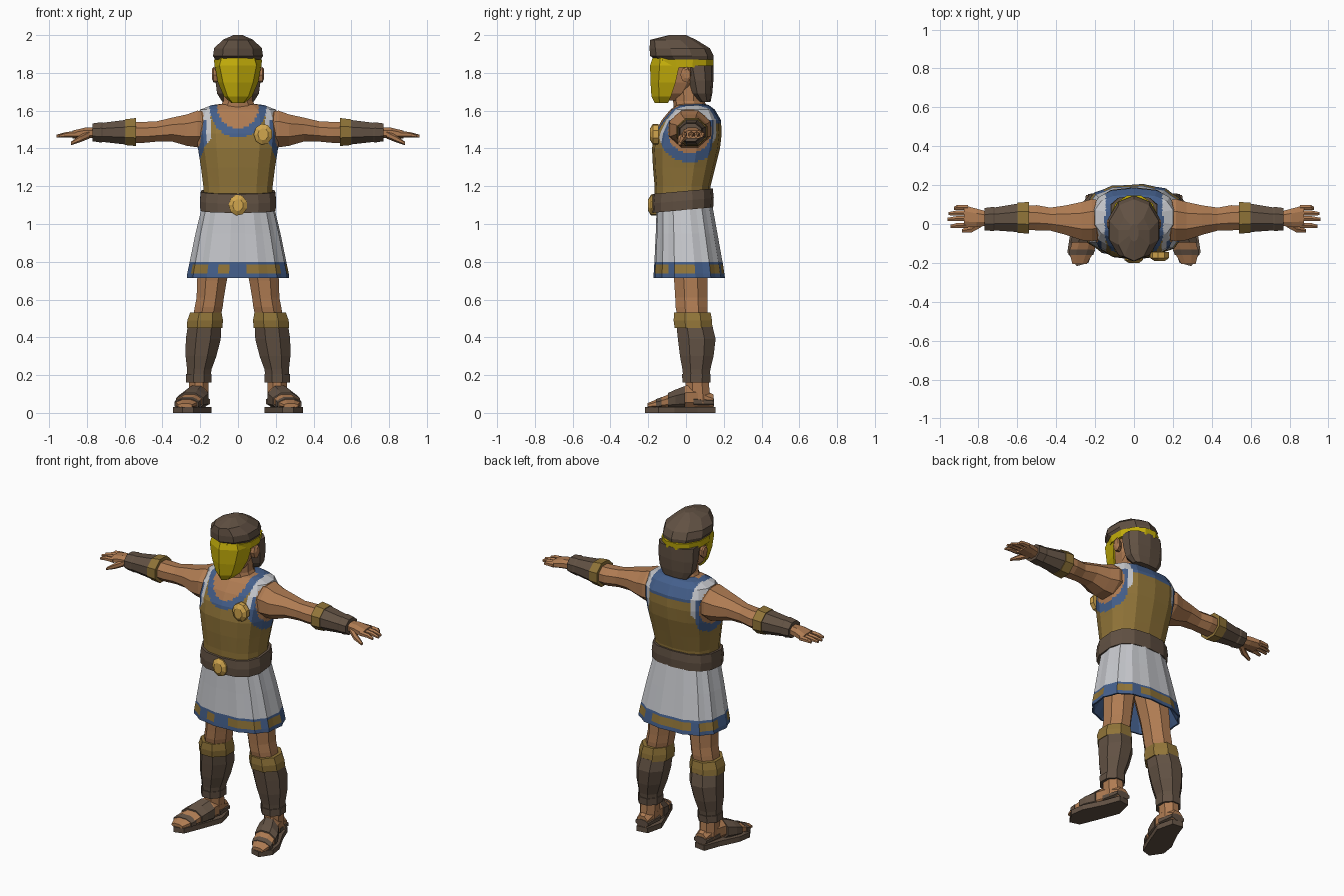
import bpy, bmesh, math

COLOURS = {
    "skin": (0.43, 0.20, 0.085), "brown_leather": (0.12, 0.082, 0.056),
    "dull_gold": (0.28, 0.175, 0.04), "bright_yellow": (0.56, 0.43, 0.003),
    "polished_gold": (0.64, 0.38, 0.075), "white_cloth": (0.56, 0.57, 0.60),
    "blue_trim": (0.058, 0.115, 0.26),
}
MATS = {}
for key, c in COLOURS.items():
    MATS[key] = bpy.data.materials.new(key)
    MATS[key].diffuse_color = (*c, 1)


def finish(name, bm, mats, rule=None, mirror=False):
    bmesh.ops.recalc_face_normals(bm, faces=bm.faces[:])
    bm.normal_update()
    if rule:
        for f in bm.faces:
            f.material_index = mats.index(rule(f.calc_center_median(), f.normal))
    me = bpy.data.meshes.new(name)
    bm.to_mesh(me)
    bm.free()
    for m in mats:
        me.materials.append(MATS[m])
    ob = bpy.data.objects.new(name, me)
    bpy.context.collection.objects.link(ob)
    if mirror:
        mod = ob.modifiers.new("mirror", "MIRROR")
        mod.use_mirror_merge = False
    return ob


def skin_rings(bm, rings, caps=True):
    """Bridge a list of equal point rings."""
    vs = [[bm.verts.new(p) for p in r] for r in rings]
    n = len(vs[0])
    for a, b in zip(vs, vs[1:]):
        for i in range(n):
            bm.faces.new((a[i], a[(i + 1) % n], b[(i + 1) % n], b[i]))
    if caps:
        bm.faces.new(vs[0])
        bm.faces.new(vs[-1])


def loft(name, rings, mats, n=8, axis="z", power=2.0, cuts=0, caps=True,
         rule=None, mirror=False, tilt=0.0, pleat=0.0):
    """Rings are (position, centre a, centre b, radius a, radius b)."""
    mats = [mats] if isinstance(mats, str) else mats
    pts = []
    for t, ca, cb, ra, rb in rings:
        ring = []
        for i in range(n):
            ang = 2 * math.pi * (i + 0.5) / n
            c, s = math.cos(ang), math.sin(ang)
            k = 1 - pleat * (i % 2)
            a = ca + k * ra * math.copysign(abs(c) ** (2 / power), c)
            b = cb + k * rb * math.copysign(abs(s) ** (2 / power), s)
            ring.append({"z": (a, b, t + tilt * b), "x": (t, a, b), "y": (a, t, b)}[axis])
        pts.append(ring)
    bm = bmesh.new()
    skin_rings(bm, pts, caps)
    if cuts:
        bmesh.ops.subdivide_edges(bm, edges=bm.edges[:], cuts=cuts, use_grid_fill=True)
    return finish(name, bm, mats, rule, mirror)


# Tunic top with painted neckline, shoulder straps and armholes
def tunic_rule(p, nrm):
    x = abs(p.x)
    d = math.hypot(p.y - 0.02, p.z - 1.49)
    if x > 0.165 and d < 0.115:
        return "skin"
    if x > 0.165 and d < 0.165 and (x > 0.205 or p.z < 1.55):
        return "blue_trim"
    if p.y < 0.04:
        if (x / 0.11) ** 2 + ((p.z - 1.625) / 0.12) ** 2 < 1:
            return "skin"
        if (x / 0.15) ** 2 + ((p.z - 1.625) / 0.17) ** 2 < 1:
            return "blue_trim"
    elif x < 0.145 and p.z > 1.535:
        return "blue_trim"
    if 0.145 < x and p.z > 1.40 + 1.2 * max(0, 0.19 - x):
        return "white_cloth"
    return "dull_gold"


loft("tunic_top", [
    (1.10, 0, -.02, .185, .145), (1.20, 0, -.018, .187, .148), (1.30, 0, -.01, .20, .165),
    (1.40, 0, 0, .216, .18), (1.48, 0, .012, .224, .177), (1.55, 0, .028, .222, .157),
    (1.605, 0, .035, .205, .118), (1.63, 0, .035, .14, .085), (1.64, 0, .03, .05, .04)],
    ["dull_gold", "skin", "blue_trim", "white_cloth"], n=14, power=2.6, cuts=7,
    caps=False, rule=tunic_rule)


# Pleated skirt with patterned hem and blue lining
def skirt_rule(p, nrm):
    if nrm.z < -0.15 or p.z < 0.738:
        return "blue_trim"
    if p.z > 0.80:
        return "white_cloth"
    block = int((math.atan2(p.y, p.x) / (2 * math.pi) + 0.5) * 28)
    return "dull_gold" if p.z < 0.786 and block % 3 else "blue_trim"


loft("skirt", [
    (.88, 0, .01, .17, .12), (.715, 0, .017, .262, .18), (.715, 0, .017, .272, .19),
    (.738, 0, .016, .27, .188), (.786, 0, .014, .26, .183), (.80, 0, .013, .257, .181),
    (.95, 0, .003, .226, .164), (1.10, 0, -.008, .19, .148)],
    ["white_cloth", "blue_trim", "dull_gold"], n=28, power=2.5, rule=skirt_rule, pleat=0.035)

# Belt, buckle and brooch
loft("belt", [(1.075, 0, -.018, .203, .162), (1.125, 0, -.018, .206, .165),
              (1.175, 0, -.018, .20, .16)], "brown_leather", n=14, power=2.6, tilt=0.09)
for name, x, y, z in (("belt_buckle", 0, -.155, 1.10), ("shoulder_brooch", .133, -.145, 1.475)):
    loft(name, [(y, x, z, .05, .056), (y - .03, x, z, .05, .056),
                (y - .045, x, z, .028, .032)], "polished_gold", n=9, axis="y")

# Neck, head and ears
loft("neck", [(1.56, 0, .03, .13, .10), (1.61, 0, .025, .105, .09),
              (1.65, 0, .015, .082, .083), (1.76, 0, .01, .08, .08)], "skin", n=10)
loft("head", [(1.655, 0, -.075, .04, .05), (1.69, 0, -.05, .075, .085),
              (1.75, 0, -.03, .10, .12), (1.83, 0, -.02, .115, .14),
              (1.90, 0, -.02, .115, .13)], "skin", n=10)
loft("ear", [(.105, -.005, 1.785, .022, .035), (.13, .0, 1.79, .03, .042),
             (.138, .005, 1.795, .018, .026)], "skin", n=7, axis="x", mirror=True)

# Pointed face mask
bm = bmesh.new()
skin_rings(bm, [[(rx, ry, z), (mx, my, z), (0, fy, z), (-mx, my, z), (-rx, ry, z)]
                for z, rx, ry, mx, my, fy in (
    (1.64, .035, -.095, .028, -.14, -.165), (1.675, .074, -.08, .055, -.143, -.183),
    (1.75, .107, -.055, .08, -.145, -.188), (1.84, .123, -.035, .098, -.14, -.19),
    (1.885, .118, -.03, .085, -.135, -.175))])
finish("face_mask", bm, ["bright_yellow"])

# Head band and hair
loft("head_band", [(1.828, 0, -.008, .128, .156), (1.87, 0, -.008, .131, .16)],
     "bright_yellow", n=12, power=2.1)
loft("hair_top", [(1.868, 0, -.008, .126, .152), (1.89, 0, -.022, .139, .168),
                  (1.93, 0, -.033, .133, .16), (1.975, 0, -.068, .085, .122),
                  (2.0, 0, -.045, .025, .045)], "brown_leather", n=10)
loft("hair_back", [(1.645, 0, .10, .085, .03), (1.69, 0, .082, .115, .057),
                   (1.76, 0, .075, .125, .07), (1.84, 0, .065, .124, .082)],
     "brown_leather", n=10, power=2.5)

# Arms
loft("arm", [(.14, .02, 1.50, .10, .095), (.215, .02, 1.503, .118, .105),
             (.27, .015, 1.497, .106, .09), (.35, .02, 1.50, .082, .068),
             (.43, .025, 1.49, .064, .058), (.50, .032, 1.485, .07, .06),
             (.57, .032, 1.485, .066, .06)], "skin", n=8, axis="x", mirror=True)
loft("bracer_cuff", [(.54, .032, 1.487, .088, .08), (.598, .032, 1.486, .084, .074)],
     "dull_gold", n=8, axis="x", mirror=True)
loft("bracer", [(.59, .032, 1.486, .08, .071), (.715, .026, 1.485, .064, .055),
                (.725, .026, 1.485, .067, .058), (.77, .025, 1.485, .062, .051)],
     "brown_leather", n=8, axis="x", mirror=True)

# Hands
loft("palm", [(.75, .027, 1.483, .038, .03), (.81, .032, 1.482, .05, .03),
              (.875, .04, 1.474, .06, .022)], "skin", n=8, axis="x", power=2.4, mirror=True)
for i, (y, end) in enumerate(((.085, .925), (.057, .955), (.028, .96), (-.008, .945))):
    loft("finger_%d" % i, [(.855, y, 1.475, .016, .017), (.91, y, 1.473, .015, .014),
                           (end, y - .004, 1.465, .009, .008)],
         "skin", n=6, axis="x", mirror=True)
loft("thumb", [(.785, .005, 1.475, .024, .022), (.835, -.025, 1.452, .021, .019),
               (.885, -.035, 1.426, .01, .009)], "skin", n=6, axis="x", mirror=True)

# Legs and greaves
loft("thigh", [(.90, .11, .01, .10, .11), (.70, .138, .025, .085, .095),
               (.61, .147, .028, .078, .092), (.56, .155, .03, .08, .092),
               (.48, .17, .035, .078, .08)], "skin", n=8, mirror=True)
loft("greave_cuff", [(.45, .177, .04, .102, .108), (.49, .174, .036, .102, .11),
                     (.532, .17, .034, .09, .104)], "dull_gold", n=8, mirror=True)
loft("greave", [(.18, .207, .055, .066, .074), (.23, .205, .055, .07, .08),
                (.30, .196, .057, .088, .096), (.39, .184, .057, .10, .108),
                (.46, .177, .045, .096, .103)], "brown_leather", n=8, mirror=True)
loft("ankle_strap", [(.162, .208, .055, .072, .08), (.205, .207, .055, .073, .082)],
     "brown_leather", n=8, mirror=True)
loft("ankle", [(.05, .207, .065, .055, .07), (.20, .207, .057, .056, .066)],
     "skin", n=8, mirror=True)

# Feet and sandals
loft("foot", [(.145, .203, .06, .04, .04), (.06, .207, .08, .056, .07),
              (0, .218, .082, .062, .068), (-.07, .248, .065, .07, .046),
              (-.145, .27, .05, .068, .028), (-.205, .28, .038, .04, .014)],
     "skin", n=8, axis="y", mirror=True)
loft("instep_strap", [(-.005, .222, .075, .07, .073), (-.055, .243, .068, .078, .06),
                      (-.095, .256, .06, .077, .049)],
     "brown_leather", n=8, axis="y", mirror=True)
loft("toe_strap", [(-.13, .266, .05, .073, .036), (-.16, .273, .045, .068, .03)],
     "brown_leather", n=8, axis="y", mirror=True)
loft("heel_strap", [(.04, .207, .06, .064, .032), (.148, .203, .055, .048, .022)],
     "brown_leather", n=8, axis="y", mirror=True)
bm = bmesh.new()
outline = [(.165, .145), (.235, .155), (.27, .06), (.33, -.06), (.343, -.145),
           (.295, -.217), (.235, -.2), (.19, -.09), (.14, .04)]
skin_rings(bm, [[(x, y, z) for x, y in outline] for z in (0, .032)])
finish("sandal_sole", bm, ["brown_leather"], mirror=True)
